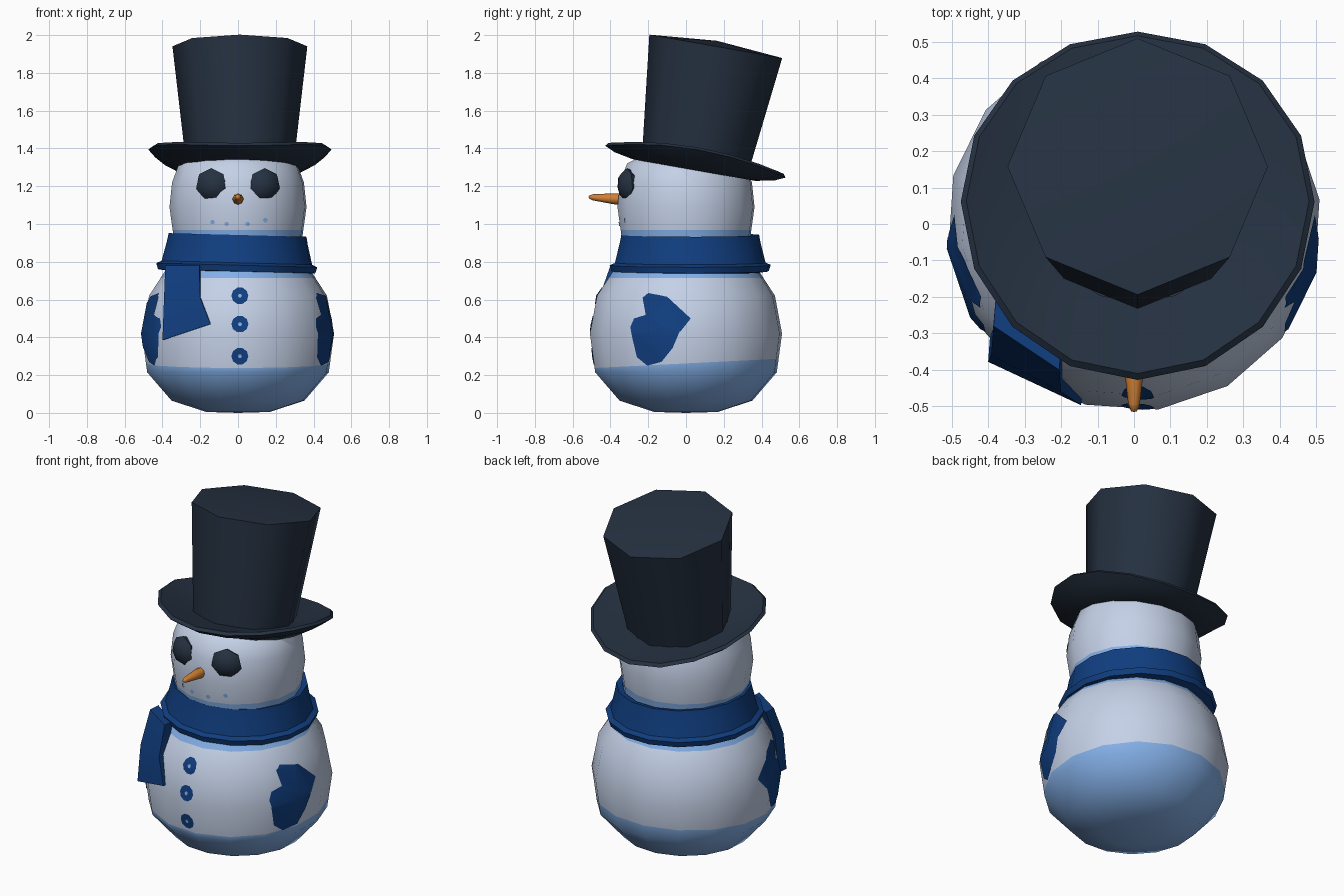
import bpy, bmesh, math
from mathutils import Matrix, Vector

if "Cube" in bpy.data.objects:
    bpy.data.objects.remove(bpy.data.objects["Cube"])

def material(name, *rgb):
    m = bpy.data.materials.new(name)
    m.diffuse_color = [(c / 255 / 12.92 if c < 11 else ((c / 255 + 0.055) / 1.055) ** 2.4) for c in rgb] + [1]
    m.use_nodes = True
    m.node_tree.nodes["Principled BSDF"].inputs["Base Color"].default_value = m.diffuse_color
    return m

SNOW = material("snow white", 202, 215, 238)
ICE = material("ice blue", 132, 176, 232)
NAVY = material("scarf blue", 16, 62, 128)
DARK = material("hat charcoal", 37, 49, 65)
ORANGE = material("carrot orange", 208, 128, 52)

def finish(bm, name, mats, angle=45, matrix=None):
    if matrix:
        bm.transform(matrix)
    me = bpy.data.meshes.new(name)
    bm.to_mesh(me)
    ob = bpy.data.objects.new(name, me)
    for m in mats:
        me.materials.append(m)
    bpy.context.collection.objects.link(ob)
    bpy.ops.object.select_all(action='DESELECT')
    ob.select_set(True)
    bpy.context.view_layer.objects.active = ob
    bpy.ops.object.shade_smooth_by_angle(angle=math.radians(angle))
    return ob

def lathe(profile, sides, phase=0.0):
    """Spin (radius, height) points round z; phase in degrees."""
    bm = bmesh.new()
    rings = []
    for r, z in profile:
        rings.append([bm.verts.new((r * math.cos(a), r * math.sin(a), z)) for a in
                      (math.radians(phase) + math.tau * i / sides for i in range(sides))])
    for lo, hi in zip(rings, rings[1:]):
        for i in range(sides):
            j = (i + 1) % sides
            bm.faces.new((lo[i], lo[j], hi[j], hi[i]))
    bmesh.ops.remove_doubles(bm, verts=bm.verts, dist=1e-4)
    bmesh.ops.recalc_face_normals(bm, faces=bm.faces)
    return bm

def cut(bm, co, no, clear=False):
    bmesh.ops.bisect_plane(bm, geom=bm.verts[:] + bm.edges[:] + bm.faces[:], dist=1e-5,
                           plane_co=co, plane_no=no, clear_outer=clear)

HAT = Matrix.Translation((0.01, 0.05, 1.33)) @ Matrix.Rotation(math.radians(-10), 4, 'X')

# body and head in one skin, trimmed under the hat
body = lathe([(0, 0), (0.17, 0.005), (0.355, 0.065), (0.485, 0.215), (0.513, 0.42), (0.475, 0.62),
              (0.39, 0.75), (0.335, 0.85), (0.345, 0.94), (0.366, 1.09), (0.352, 1.22),
              (0.315, 1.32), (0.2, 1.38)], 16, 7.5)
cut(body, HAT @ Vector((0, 0, -0.03)), HAT.to_3x3() @ Vector((0, 0, 1)), True)
plain_body = body.copy()

# icy base and bands beside the scarf
cut(body, (0, 0, 0.262), (0, -0.05, 1))
for z in (0.715, 0.967):
    cut(body, (0, 0, z), (0, 0, 1))
for f in body.faces:
    c = f.calc_center_median()
    f.material_index = int(c.z < 0.262 + 0.05 * c.y or 0.715 < c.z < 0.967)
finish(body, "body", [SNOW, ICE], 60)

def patch(name, outline, axis, mat, lift=0.005):
    """Thin painted patch: body skin trimmed to a convex outline seen along axis."""
    axis = Vector(axis)
    def to3d(a, z):
        return Vector((a, 0, z)) if axis.y else Vector((0, a, z))
    bm = plain_body.copy()
    cut(bm, (0, 0, 0), -axis, True)
    pts = [to3d(*p) for p in outline]
    mid = sum(pts, Vector()) / len(pts)
    for p, q in zip(pts, pts[1:] + pts[:1]):
        no = (q - p).cross(axis)
        if no.dot(p - mid) < 0:
            no.negate()
        cut(bm, p, no.normalized(), True)
    bmesh.ops.translate(bm, verts=bm.verts, vec=axis * lift)
    finish(bm, name, [mat], 60)

def circle(x, z, r, n=10):
    return [(x + r * math.cos(math.tau * i / n), z + r * math.sin(math.tau * i / n)) for i in range(n)]

# buttons and smile
FRONT = (0, -1, 0)
for z in (0.62, 0.47, 0.30):
    patch("button", circle(0.01, z, 0.045), FRONT, NAVY)
    patch("button_centre", circle(0.01, z, 0.011, 6), FRONT, ICE, 0.008)
for x, z in ((-0.135, 1.01), (-0.06, 1.0), (0.05, 1.0), (0.145, 1.02)):
    patch("smile_dot", circle(x, z, 0.013, 6), FRONT, ICE)

# painted mittens
cuff = [(-0.23, 0.61), (-0.2, 0.635), (-0.1, 0.615), (0.025, 0.50), (-0.03, 0.43), (-0.21, 0.50)]
palm = [(-0.21, 0.52), (-0.03, 0.44), (-0.07, 0.345), (-0.13, 0.27), (-0.205, 0.25),
        (-0.26, 0.295), (-0.285, 0.40), (-0.295, 0.455), (-0.275, 0.50)]
for side in (1, -1):
    patch("mitten_cuff", cuff, (side, 0, 0), NAVY)
    patch("mitten_palm", palm, (side, 0, 0), NAVY)

# eyes
for s in (1, -1):
    m = (Matrix.Translation((s * 0.138, -0.303, 1.208)) @ Matrix.Rotation(s * math.radians(20), 4, 'Z')
         @ Matrix.Rotation(math.radians(90), 4, 'X'))
    finish(lathe([(0.07, -0.03), (0.088, 0.01), (0.06, 0.042), (0, 0.054)], 7, 90), "eye", [DARK], 40, m)

# carrot nose
m = Matrix.Translation((0, -0.33, 1.13)) @ Matrix.Rotation(math.radians(86), 4, 'X')
finish(lathe([(0.03, -0.02), (0.029, 0.05), (0.016, 0.165), (0.008, 0.184), (0, 0.186)], 8),
       "nose", [ORANGE], 60, m)

# scarf loop
m = Matrix.Translation((-0.005, 0.022, 0.84)) @ Matrix.Rotation(math.radians(1.5), 4, 'Y')
finish(lathe([(0.335, 0.095), (0.368, 0.102), (0.376, 0.06), (0.402, -0.045), (0.43, -0.058),
              (0.42, -0.09), (0.36, -0.098)], 16, 7.5), "scarf", [NAVY], 45, m)

# scarf tail
bm = bmesh.new()
front = [bm.verts.new(p) for p in ((-0.385, -0.28, 0.78), (-0.392, -0.36, 0.6), (-0.4, -0.378, 0.385),
                                   (-0.145, -0.497, 0.47), (-0.2, -0.46, 0.61), (-0.205, -0.40, 0.78))]
back = [bm.verts.new(v.co + Vector((0.005, 0.07, 0))) for v in front]
for v, flip in ((front, 1), (back, -1)):
    for quad in ((0, 1, 4, 5), (1, 2, 3, 4)):
        bm.faces.new([v[i] for i in quad][::flip])
for i in range(6):
    j = (i + 1) % 6
    bm.faces.new((front[i], back[i], back[j], front[j]))
bmesh.ops.recalc_face_normals(bm, faces=bm.faces)
finish(bm, "scarf_tail", [NAVY], 40)

# hat brim, curled up at the sides
bm = lathe([(0.2, -0.045), (0.33, -0.045), (0.43, -0.025), (0.485, 0.0), (0.47, 0.018),
            (0.40, 0.012), (0.27, 0.0)], 16, 0)
for v in bm.verts:
    r = math.hypot(v.co.x, v.co.y)
    v.co.z += 0.065 * (v.co.x / r) ** 2 * max(0, (r - 0.33) / 0.155)
finish(bm, "hat_brim", [DARK], 50, HAT)

# hat crown
finish(lathe([(0.285, -0.01), (0.357, 0.62), (0, 0.65)], 8, 90), "hat_crown", [DARK], 50, HAT)
